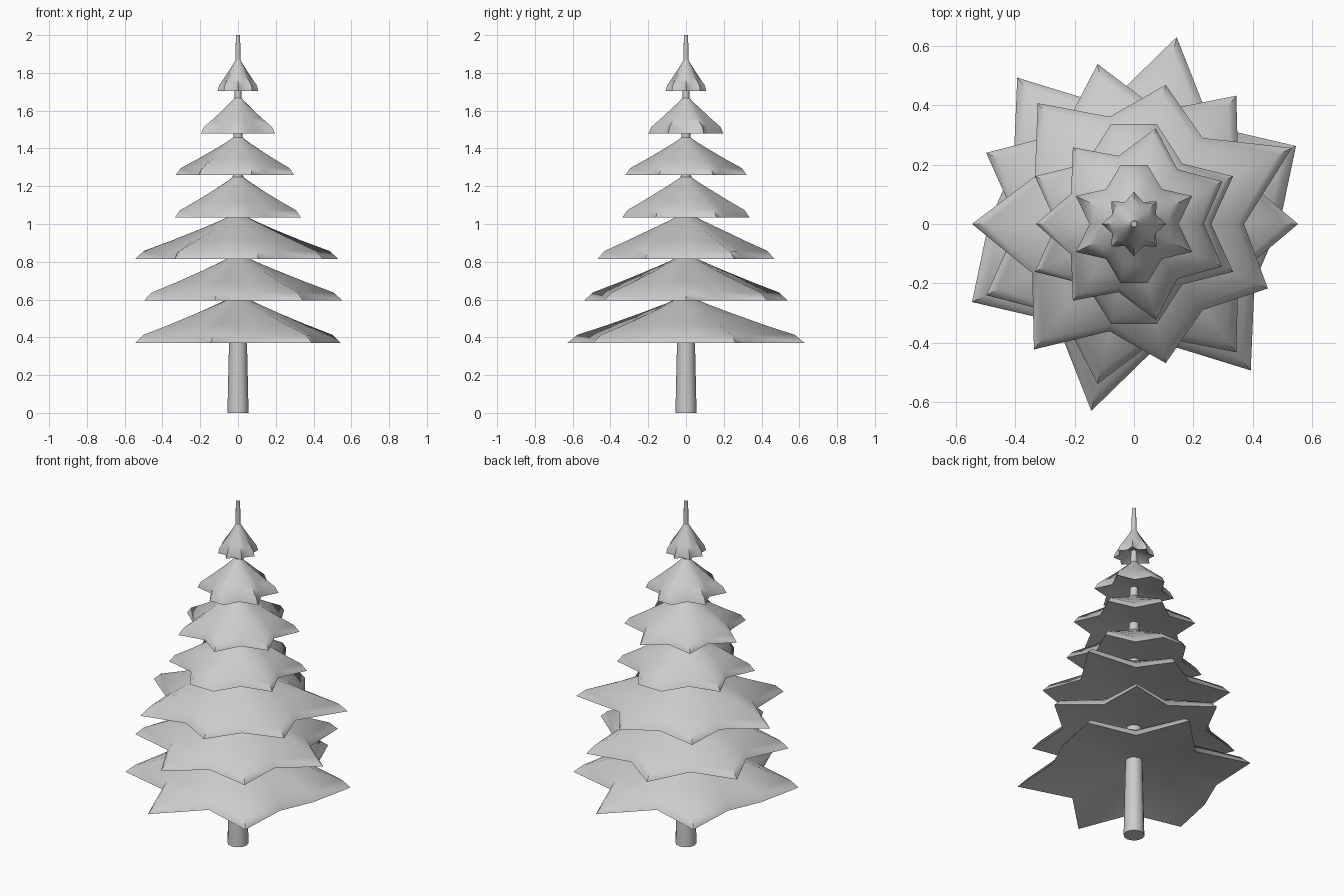
import bpy, bmesh, math

if "Cube" in bpy.data.objects:
    bpy.data.objects.remove(bpy.data.objects["Cube"])


def make_object(name, bm):
    bmesh.ops.recalc_face_normals(bm, faces=bm.faces[:])
    mesh = bpy.data.meshes.new(name)
    bm.to_mesh(mesh)
    bm.free()
    ob = bpy.data.objects.new(name, mesh)
    bpy.context.collection.objects.link(ob)
    bpy.ops.object.select_all(action='DESELECT')
    ob.select_set(True)
    bpy.context.view_layer.objects.active = ob
    bpy.ops.object.shade_smooth_by_angle(angle=math.radians(65))
    return ob


def trunk_radius(z):
    return 0.056 - 0.0225 * z


def loft(name, rings, cap=False):
    bm = bmesh.new()
    loops = [[bm.verts.new(p) for p in ring] for ring in rings]
    n = len(loops[0])
    for a, b in zip(loops, loops[1:]):
        for i in range(n):
            j = (i + 1) % n
            bm.faces.new((a[i], a[j], b[j], b[i]))
    if cap:
        bm.faces.new(loops[0])
        bm.faces.new(loops[-1])
    return make_object(name, bm)


# tapered trunk
loft("trunk", [[(trunk_radius(z) * math.cos(i * math.tau / 12),
                 trunk_radius(z) * math.sin(i * math.tau / 12), z)
                for i in range(12)] for z in (0, 0.5, 1, 1.5, 2)], cap=True)


# drooping star-shaped bough layer; apex = underside height at the trunk
def tier(name, z0, z1, apex, radii):
    n = len(radii)
    mean = sum(radii) / n
    h = z1 - z0
    hub = trunk_radius(z1) * 0.9

    def ring(t, zf):
        pts = []
        for k, r in enumerate(radii):
            rr = hub + t * (mean + (r - mean) * t ** 0.7 - hub)
            a = k * math.tau / n
            pts.append((rr * math.cos(a), rr * math.sin(a), z0 + zf * h))
        return pts

    profile = [(0, 1), (0.15, 0.86), (0.38, 0.66), (0.66, 0.41), (0.92, 0.18),
               (1, 0), (0.8, apex * 0.25), (0.4, apex * 0.7), (0, apex)]
    loft(name, [ring(t, zf) for t, zf in profile])


def star(tips, outer, inner, first=0):
    return [outer if (k + first) % 2 == 0 else inner for k in range(2 * tips)]


# lobes mirrored left to right and front to back, with blunt double tips
def blunt(side, end, inner):
    return [inner, side, inner, end, end, inner, side] * 2


low = [0.49, 0.605, 0.42, 0.645, 0.41, 0.63, 0.45]
tiers = [
    (0.37, 0.61, 0.35, low + low),
    (0.595, 0.83, 0.25, star(7, 0.552, 0.39)),
    (0.815, 1.05, 0.25, [0.37, 0.59, 0.37, 0.48, 0.37, 0.52, 0.37,
                         0.545, 0.38, 0.54, 0.37, 0.48, 0.37, 0.50]),
    (1.035, 1.25, 0.15, blunt(0.37, 0.345, 0.26)),
    (1.26, 1.46, 0.17, star(7, 0.33, 0.235, 1)),
    (1.48, 1.67, 0.17, blunt(0.217, 0.203, 0.15)),
    (1.705, 1.87, 0.2, star(8, 0.108, 0.08)),
]
for i, (z0, z1, apex, radii) in enumerate(tiers):
    tier(f"bough_layer_{i + 1}", z0, z1, apex, radii)
